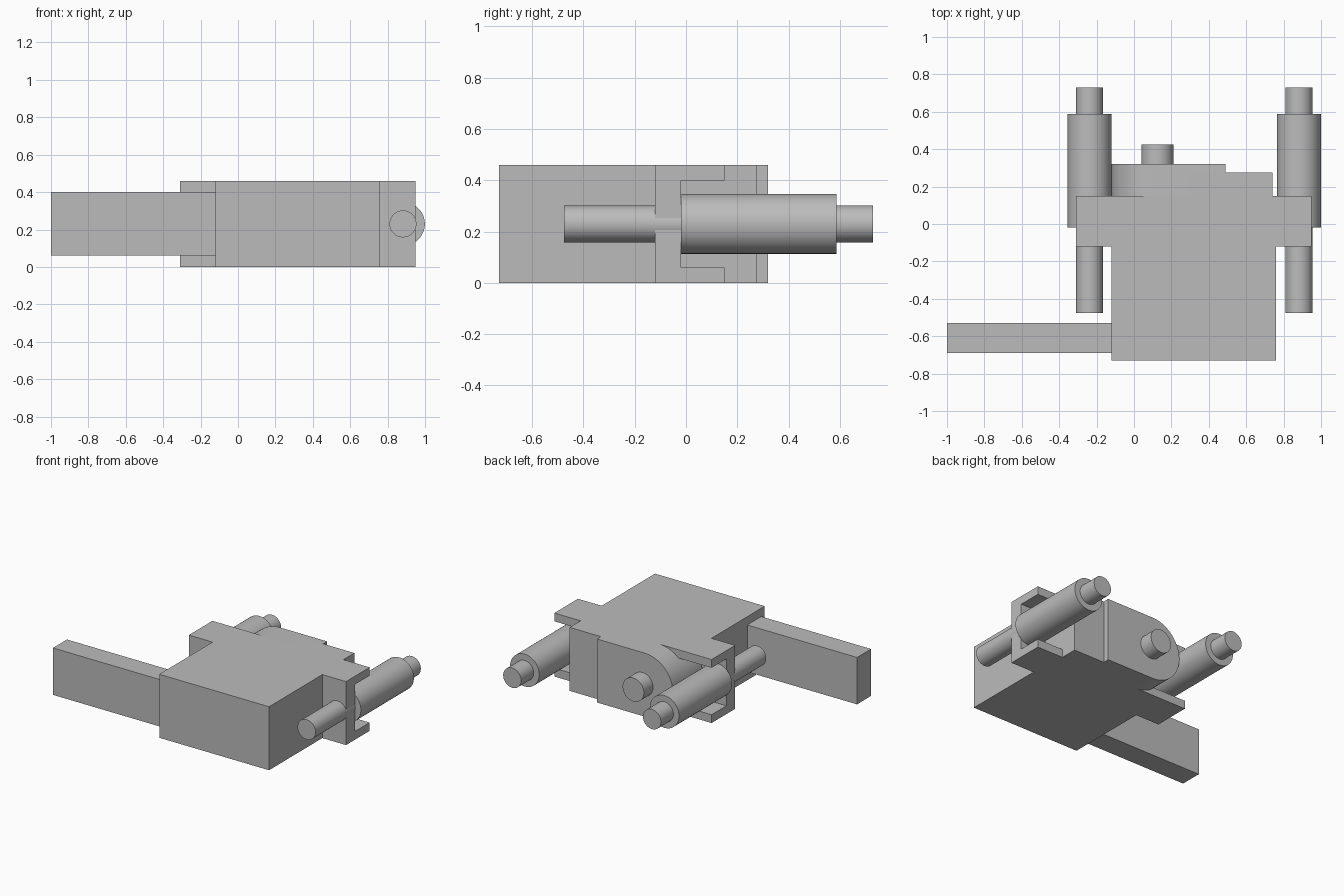
import bpy, bmesh, math
from mathutils import Vector

cube = bpy.data.objects.get("Cube")
if cube:
    bpy.data.objects.remove(cube, do_unlink=True)

grey = bpy.data.materials.new("plain grey")
grey.use_nodes = True
GREY = (0.5, 0.5, 0.5, 1)
grey.diffuse_color = GREY
grey.node_tree.nodes["Principled BSDF"].inputs["Base Color"].default_value = GREY

HEIGHT, MID, PLATE = 0.46, 0.23, 0.06


def prism(name, outline, extrude):
    """Extrude a flat outline of 3D points along a vector."""
    bm = bmesh.new()
    face = bm.faces.new([bm.verts.new(p) for p in outline])
    grown = bmesh.ops.extrude_face_region(bm, geom=[face])["geom"]
    bmesh.ops.translate(bm, vec=Vector(extrude),
                        verts=[g for g in grown if isinstance(g, bmesh.types.BMVert)])
    bmesh.ops.recalc_face_normals(bm, faces=bm.faces)
    mesh = bpy.data.meshes.new(name)
    bm.to_mesh(mesh)
    bm.free()
    mesh.materials.append(grey)
    obj = bpy.data.objects.new(name, mesh)
    bpy.context.collection.objects.link(obj)
    return obj


def box(name, x0, x1, y0, y1, z0, z1):
    corners = [(x0, y0, z0), (x1, y0, z0), (x1, y1, z0), (x0, y1, z0)]
    return prism(name, corners, (0, 0, z1 - z0))


def smooth(obj):
    bpy.ops.object.select_all(action="DESELECT")
    obj.select_set(True)
    bpy.context.view_layer.objects.active = obj
    bpy.ops.object.shade_smooth_by_angle(angle=math.radians(30))


def lathe(name, x, profile, steps=64):
    """Turn (radius, y) points about a lengthwise axis at x."""
    bm = bmesh.new()
    verts = [bm.verts.new((x + r, y, MID)) for r, y in profile]
    edges = [bm.edges.new(pair) for pair in zip(verts, verts[1:])]
    bmesh.ops.spin(bm, geom=verts + edges, cent=(x, 0, MID), axis=(0, 1, 0),
                   angle=math.tau, steps=steps)
    bmesh.ops.remove_doubles(bm, verts=bm.verts, dist=0.0001)
    bmesh.ops.recalc_face_normals(bm, faces=bm.faces)
    mesh = bpy.data.meshes.new(name)
    bm.to_mesh(mesh)
    bm.free()
    mesh.materials.append(grey)
    obj = bpy.data.objects.new(name, mesh)
    bpy.context.collection.objects.link(obj)
    smooth(obj)


# Main body with side brackets, one plan outline
plan = [(-.12, -.73), (.76, -.73), (.76, -.12), (.95, -.12), (.95, .15), (.74, .15),
        (.74, .275), (.3, .275), (.3, .15), (-.31, .15), (-.31, -.12), (-.12, -.12)]
body = prism("body", [(x, y, 0) for x, y in plan], (0, 0, HEIGHT))

# Open the brackets into C-shaped channels
for side, x0, x1 in (("left", .74, 1.2), ("right", -.6, .11)):
    cutter = box(side + "_channel_cutter", x0, x1, -.02, .25, PLATE, HEIGHT - PLATE)
    cutter.hide_render = True
    cut = body.modifiers.new(side + " channel", "BOOLEAN")
    cut.operation, cut.solver, cut.object = "DIFFERENCE", "EXACT", cutter
    bpy.context.view_layer.objects.active = body
    bpy.ops.object.modifier_apply(modifier=cut.name)
    bpy.data.objects.remove(cutter, do_unlink=True)

# Rear housing with one rounded end, and its pin
arc = [math.pi / 2 + math.pi * i / 32 for i in range(33)]
outline = [(.11 + MID * math.cos(a), -.04, MID + MID * math.sin(a)) for a in arc]
outline += [(.49, -.04, 0), (.49, -.04, HEIGHT)]
smooth(prism("rear_housing", outline, (0, .36, 0)))
lathe("rear_pin", .125, [(0, .3), (.085, .3), (.085, .425), (0, .425)])

# Side arm
box("side_arm", -1, -.1, -.69, -.53, PLATE, .40)

# Stepped cylinders through the brackets
for side, x in (("left", .882), ("right", -.238)):
    lathe(side + "_cylinder", x, [(0, -.475), (.072, -.475), (.072, -.02), (.117, -.02),
                                  (.117, .587), (.072, .587), (.072, .73), (0, .73)])
